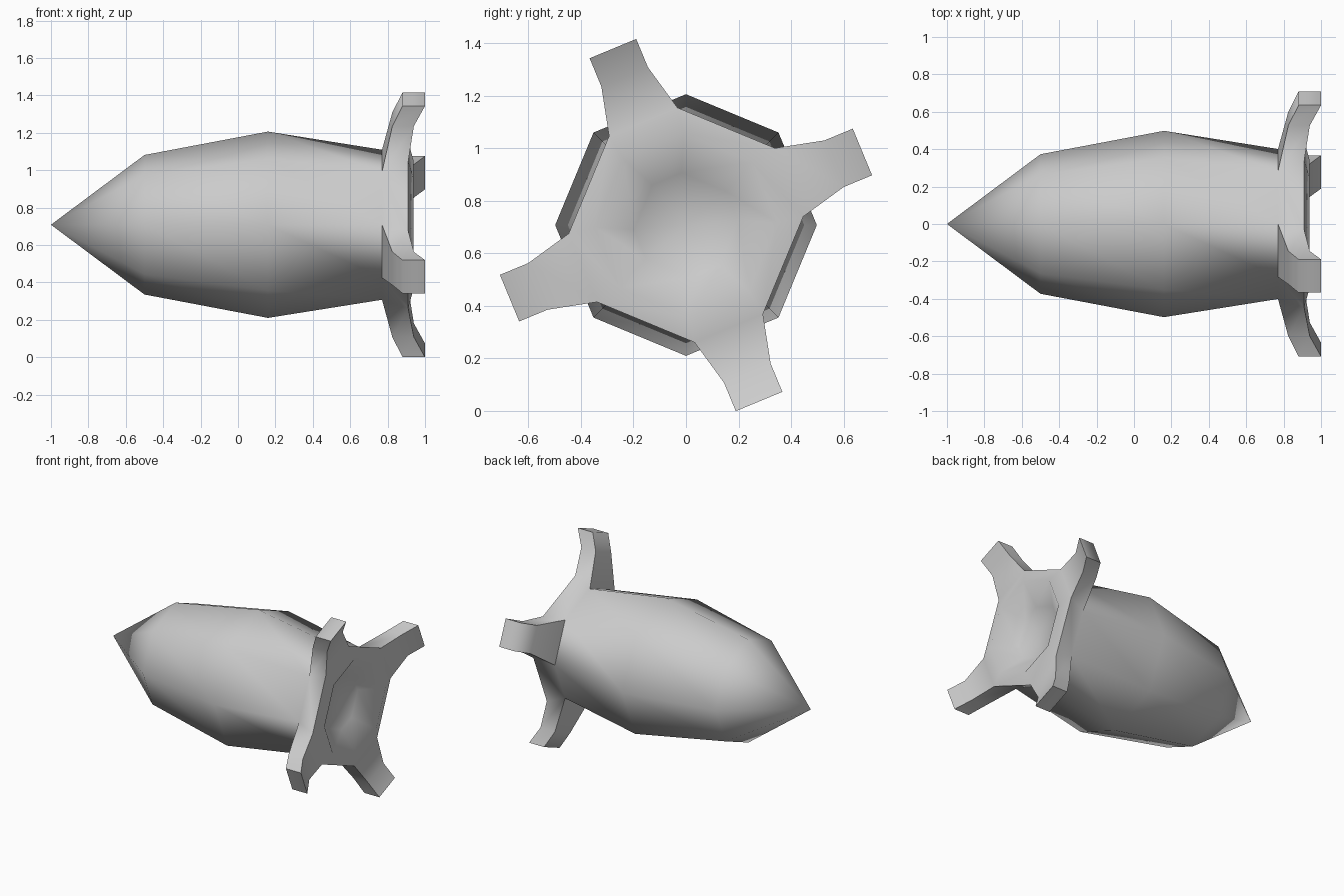
import bpy, bmesh
from math import radians, sin, cos, atan2, hypot

if "Cube" in bpy.data.objects:
    bpy.data.objects.remove(bpy.data.objects["Cube"])

CZ = 0.708  # height of the long axis

bm = bmesh.new()


def vert(x, r, deg):
    a = radians(deg)
    return bm.verts.new((x, r * cos(a), CZ + r * sin(a)))


def ring(x, along, half):
    """Eight points, a pair straddling each of the four fin directions."""
    r, off = hypot(along, half), atan2(half, along) * 57.29578
    return [vert(x, r, 22.5 + 90 * k + s * off) for k in range(4) for s in (-1, 1)]


def bridge(a, b, only=None):
    n = len(a)
    for i in range(n):
        if only is None or i % 2 == only:
            bm.faces.new((a[i], a[(i + 1) % n], b[(i + 1) % n], b[i]))


def cap(loop, x):
    c = bm.verts.new((x, 0, CZ))
    for i in range(len(loop)):
        bm.faces.new((loop[i], loop[(i + 1) % len(loop)], c))


# Hull: octagonal sections from nose to tail
C, S = cos(radians(22.5)), sin(radians(22.5))
hull = [ring(x, r * C, r * S) for x, r in ((-0.5, 0.373), (0.16, 0.498), (0.77, 0.401))]
cap(hull[0], -1.0)
bridge(hull[0], hull[1])
bridge(hull[1], hull[2])

# Tail collar between fins, rear lip and hollow nozzle
front = hull[2]
rear = ring(0.91, 0.425, 0.141)
lip = ring(0.937, 0.325, 0.125)
floor = ring(0.82, 0.19, 0.06)
bridge(front, rear, only=1)
bridge(rear, lip)
bridge(lip, floor)
cap(floor, 0.81)

# Four fins growing out of the collar
sections = [(0.825, 0.94, 0.61, 0.096), (0.88, 1.0, 0.727, 0.096)]
for xf, xr, along, half in sections:
    f, r = ring(xf, along, half), ring(xr, along, half)
    for i in range(0, 8, 2):
        j = i + 1
        old = (front[i], front[j], rear[j], rear[i])
        new = (f[i], f[j], r[j], r[i])
        for k in range(4):
            m = (k + 1) % 4
            bm.faces.new((old[k], old[m], new[m], new[k]))
    front, rear = f, r
bridge(front, rear, only=0)  # fin tips

bmesh.ops.recalc_face_normals(bm, faces=bm.faces)
mesh = bpy.data.meshes.new("rocket_body")
bm.to_mesh(mesh)
bm.free()
obj = bpy.data.objects.new("rocket_body", mesh)
bpy.context.collection.objects.link(obj)
bpy.context.view_layer.objects.active = obj
obj.select_set(True)
bpy.ops.object.shade_smooth_by_angle(angle=radians(80))
